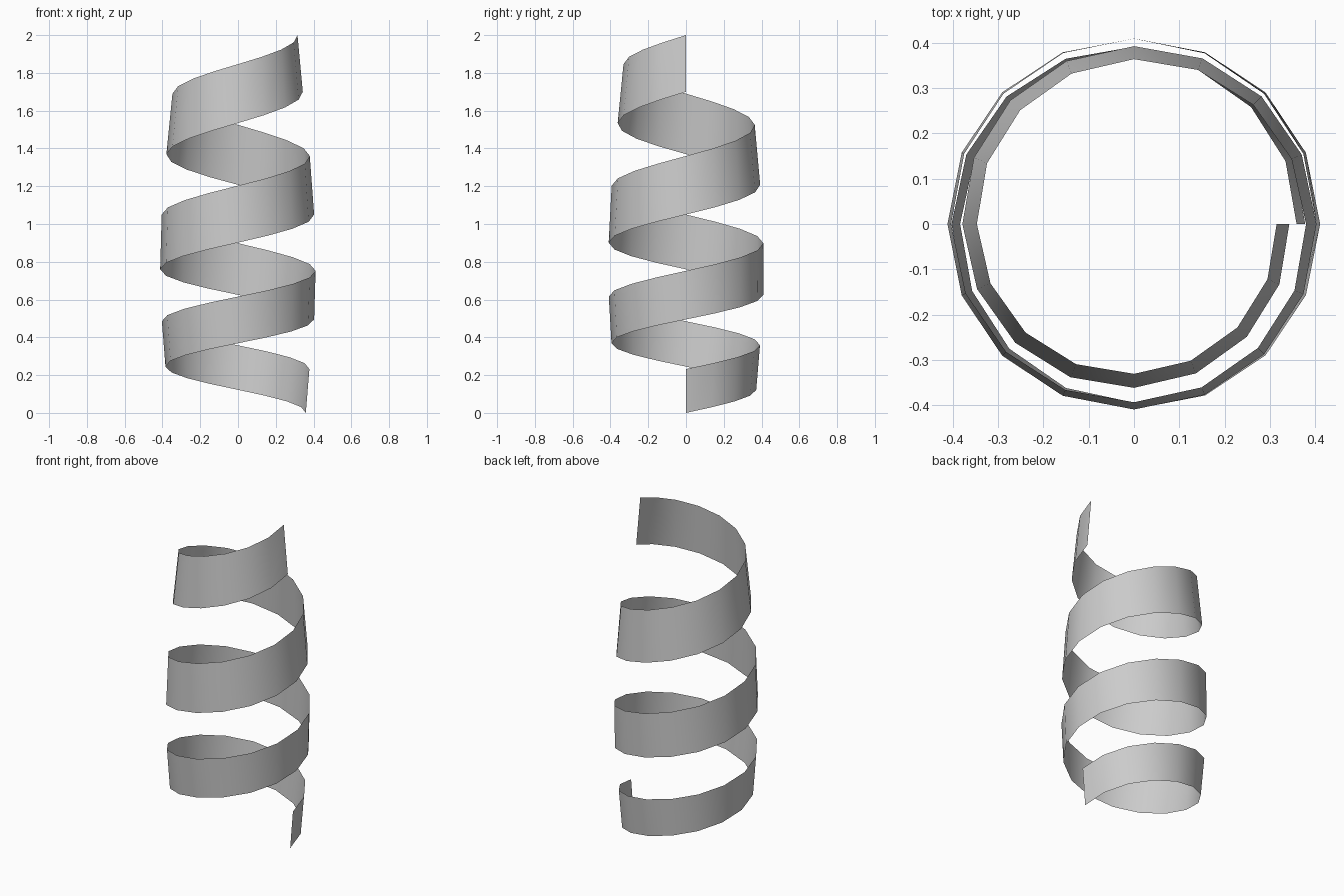
import bpy, bmesh
from math import cos, sin, tau

if "Cube" in bpy.data.objects:
    bpy.data.objects.remove(bpy.data.objects["Cube"])

TURNS, SIDES = 3, 16

# edge heights and radii sampled every half turn
LOW_Z = [0, .245, .495, .76, 1.05, 1.37, 1.70]
TOP_Z = [.232, .485, .752, 1.05, 1.36, 1.69, 2.0]
LOW_R = [.359, .384, .403, .412, .403, .379, .343]
TOP_R = [.378, .403, .411, .404, .380, .347, .315]


def sample(vals, t):
    """Smooth interpolation through evenly spaced values, t in 0..1."""
    p = [2 * vals[0] - vals[1]] + vals + [2 * vals[-1] - vals[-2]]
    f = t * (len(vals) - 1)
    i = min(int(f), len(vals) - 2)
    u = f - i
    a, b, c, d = p[i:i + 4]
    return b + .5 * u * (c - a + u * (2*a - 5*b + 4*c - d + u * (3*(b - c) + d - a)))


# spiral ribbon: one strip of quads between a lower and an upper helix
bm = bmesh.new()
steps = TURNS * SIDES
prev = None
for i in range(steps + 1):
    t, ang = i / steps, tau * i / SIDES
    pair = []
    for rs, zs in ((LOW_R, LOW_Z), (TOP_R, TOP_Z)):
        r = sample(rs, t)
        pair.append(bm.verts.new((r * cos(ang), r * sin(ang), sample(zs, t))))
    if prev:
        face = bm.faces.new((prev[0], pair[0], pair[1], prev[1]))
        face.smooth = True
    prev = pair

mesh = bpy.data.meshes.new("spiral_ribbon")
bm.to_mesh(mesh)
bm.free()
ribbon = bpy.data.objects.new("spiral_ribbon", mesh)
bpy.context.collection.objects.link(ribbon)
